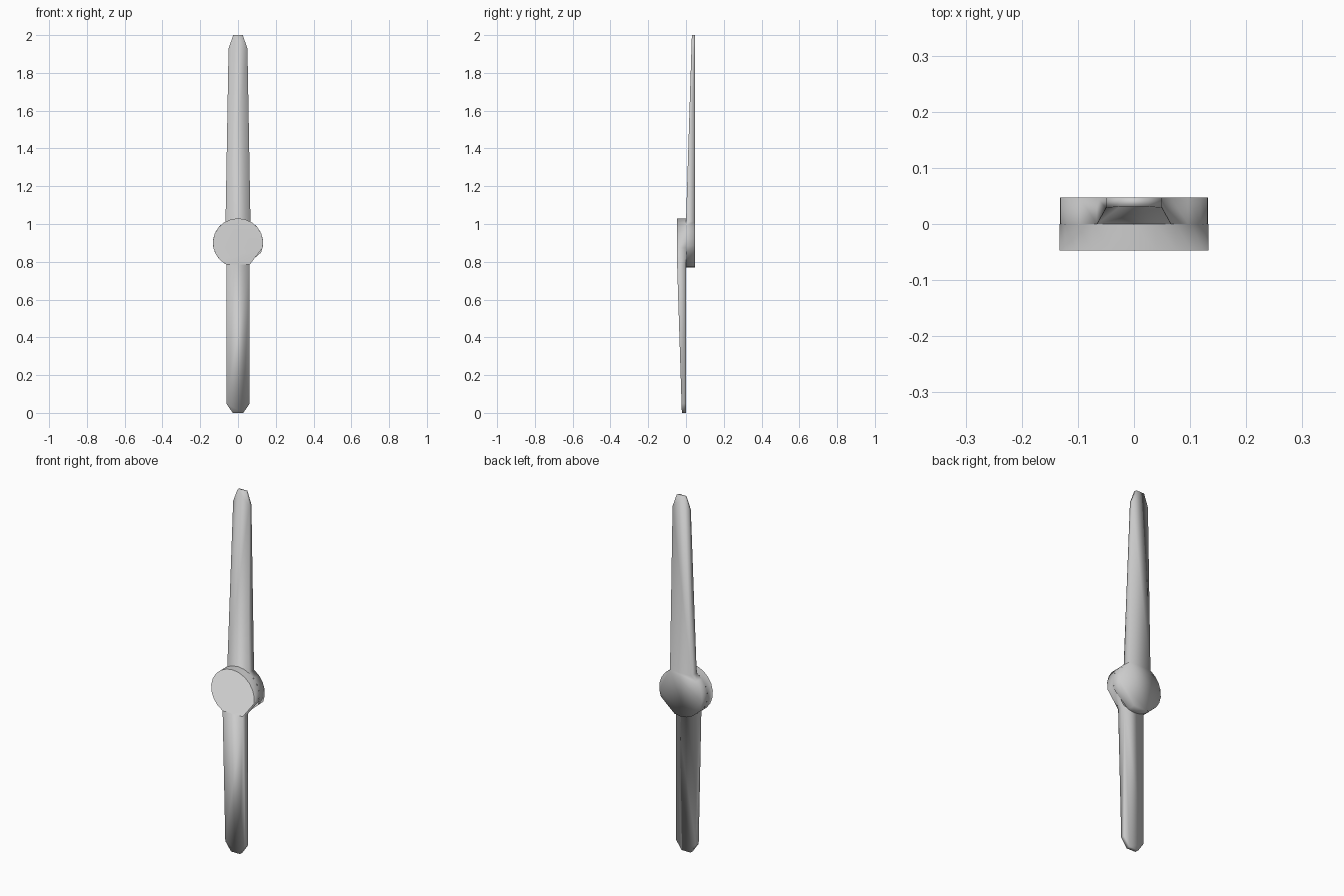
import bpy, bmesh
from math import sin, cos, radians, asin, pi

if "Cube" in bpy.data.objects:
    bpy.data.objects.remove(bpy.data.objects["Cube"])

HUB_Z, HUB_R, DEPTH = 0.9, 0.133, 0.047


def make_hand(name, up, outer, base_hw, shoulder, tip, front_tip, back_tip, front, back):
    """Half hub plus one blade. shoulder / tip are (half width, z)."""
    s = 1 if up else -1
    half = asin(base_hw / HUB_R)
    mid = s * pi / 2
    # Hub rim, from one blade corner round to the other; lower right is a flat
    start, end = mid + half, mid - half + 2 * pi
    n = 18
    rim = []
    for i in range(n + 1):
        a = start + (end - start) * i / n
        deg = (a * 180 / pi) % 360
        if 0 < i < n and (302 < deg < 332):
            continue
        rim.append((HUB_R * cos(a), HUB_Z + (HUB_R - 0.003) * sin(a)))
    # Blade outline continues from the last rim corner to the first
    k = s
    blade = [(k * shoulder[0], shoulder[1]), (k * tip[0], tip[1]),
             (-k * tip[0], tip[1]), (-k * shoulder[0], shoulder[1])]
    z0, z1 = rim[0][1], tip[1]

    bm = bmesh.new()

    def ring(y_base, y_tip):
        verts = [bm.verts.new((x, y_base, z)) for x, z in rim]
        for x, z in blade:
            t = (z - z0) / (z1 - z0)
            verts.append(bm.verts.new((x, y_base + (y_tip - y_base) * t, z)))
        return verts

    f, b = ring(front, front_tip), ring(back, back_tip)
    m = len(rim)
    total = len(f)
    for i in range(total):
        j = (i + 1) % total
        bm.faces.new((f[i], f[j], b[j], b[i]))
    # Blade front and back
    for r in (f, b):
        bm.faces.new(r[m - 1:] + [r[0]])
    # Hub outer cap
    cap = bm.faces.new((f if outer == "front" else b)[:m])
    if outer == "front":
        bmesh.ops.inset_region(bm, faces=[cap], thickness=0.04)
    bmesh.ops.recalc_face_normals(bm, faces=bm.faces)
    for face in bm.faces:
        face.smooth = True
    mesh = bpy.data.meshes.new(name)
    bm.to_mesh(mesh)
    bm.free()
    ob = bpy.data.objects.new(name, mesh)
    bpy.context.collection.objects.link(ob)
    return ob


# Short hand: front half of the hub, pointing down
make_hand("short_hand", False, "front", 0.062, (0.062, 0.05), (0.028, 0.0),
          -0.022, 0.0, -DEPTH, 0.0)
# Long hand: back half of the hub, pointing up
make_hand("long_hand", True, "back", 0.066, (0.05, 1.93), (0.025, 2.0),
          0.031, DEPTH, 0.0, DEPTH)
